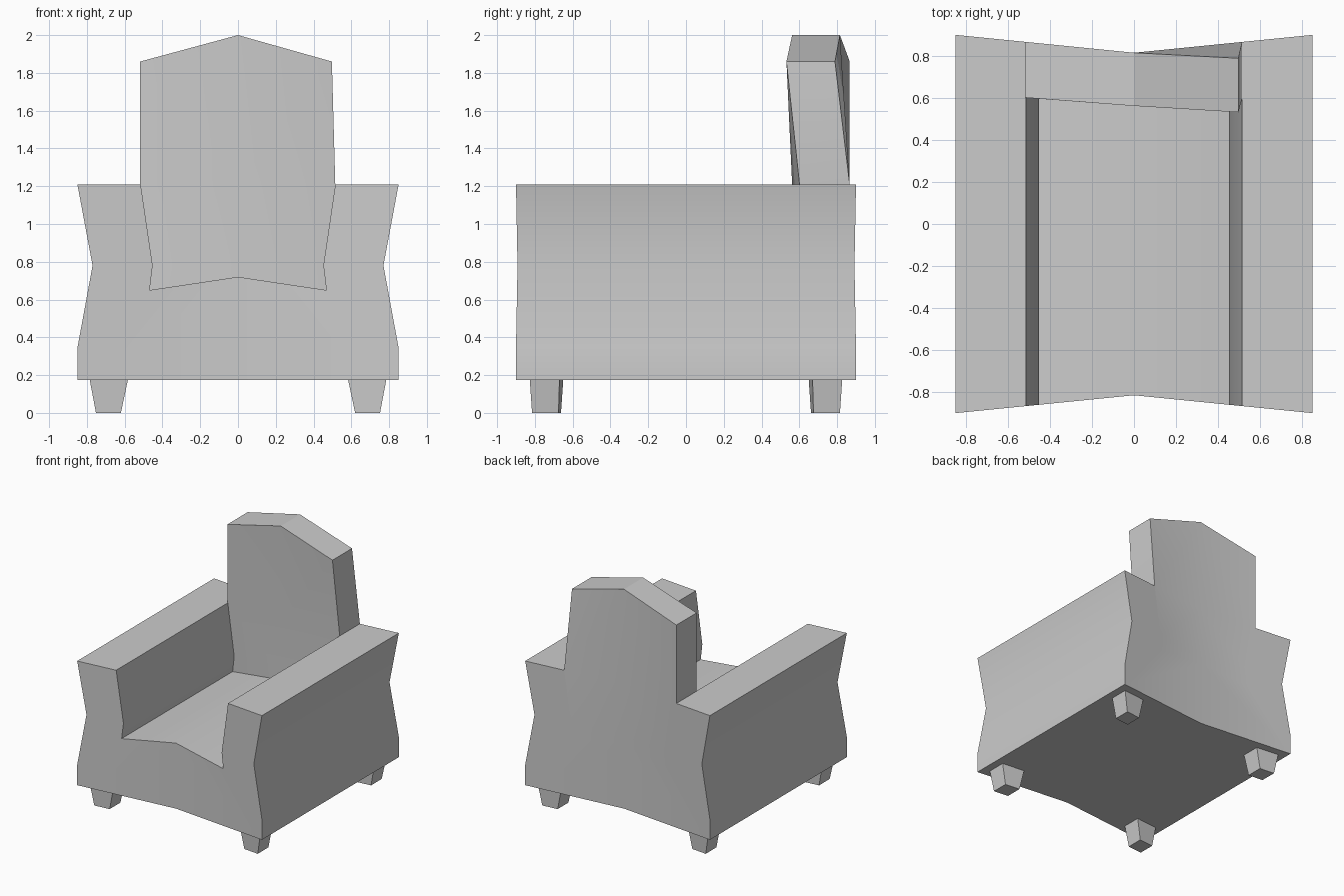
import bpy, bmesh, math

if "Cube" in bpy.data.objects:
    bpy.data.objects.remove(bpy.data.objects["Cube"])


def loft(name, pieces):
    """Join rings of points into capped solids; pieces meeting at x = 0 are welded."""
    bm = bmesh.new()
    for rings in pieces:
        vs = [[bm.verts.new(p) for p in ring] for ring in rings]
        n = len(vs[0])
        for a, b in zip(vs, vs[1:]):
            for i in range(n):
                j = (i + 1) % n
                quad = (a[i], a[j], b[j], b[i])
                if any(abs(v.co.x) > 1e-5 for v in quad):
                    bm.faces.new(quad)
        bm.faces.new(vs[0])
        bm.faces.new(vs[-1])
    bmesh.ops.remove_doubles(bm, verts=bm.verts[:], dist=1e-4)
    bmesh.ops.recalc_face_normals(bm, faces=bm.faces[:])
    mesh = bpy.data.meshes.new(name)
    bm.to_mesh(mesh)
    bm.free()
    ob = bpy.data.objects.new(name, mesh)
    bpy.context.collection.objects.link(ob)
    bpy.ops.object.select_all(action='DESELECT')
    ob.select_set(True)
    bpy.context.view_layer.objects.active = ob
    bpy.ops.object.shade_smooth_by_angle(angle=math.radians(30))
    return ob


# Seat and arms: half profile (x, z), front and back pinched inward at the middle
profile = [(0, 0.175), (0.85, 0.175), (0.85, 0.345), (0.77, 0.78),
           (0.85, 1.208), (0.515, 1.208), (0.452, 0.78), (0.468, 0.65), (0, 0.72)]
loft("seat_and_arms", [
    [[(s * x, e * (0.815 + 0.1 * x), z) for x, z in profile] for e in (-1, 1)]
    for s in (-1, 1)])

# Backrest rows: left x, right x, side z, middle z, forward lean of right edge
rows = [(-0.468, 0.468, 0.65, 0.72, 0), (-0.452, 0.452, 0.78, 0.78, 0),
        (-0.518, 0.515, 1.208, 1.208, 0), (-0.518, 0.497, 1.86, 2.0, 0.068)]


def half_back(right):
    rings = []
    for xl, xr, zs, zm, lean in rows:
        x = xr if right else xl
        off = 0.1 * abs(x) - (lean + 0.008 if right and lean else 0)
        front = 0.56 + 0.08 * abs(x) - (lean if right else 0)
        rings.append([(0, 0.562, zm), (x, front, zs),
                      (x, 0.815 + off, zs), (0, 0.815, zm)])
    return rings


loft("backrest", [half_back(False), half_back(True)])

# Four tapered legs, skewed to follow the pinched body
for sx, side in ((-1, "left"), (1, "right")):
    for sy, end in ((-1, "front"), (1, "back")):
        rings = []
        for z, x0, x1, y0, y1 in ((0, 0.62, 0.752, 0.675, 0.815),
                                  (0.175, 0.583, 0.785, 0.67, 0.827)):
            k = 0.1 * (x1 - x0)
            rings.append([(sx * x, sy * y, z) for x, y in
                          ((x0, y0 - k), (x1, y0), (x1, y1), (x0, y1 - k))])
        loft(f"{end}_{side}_leg", [rings])
